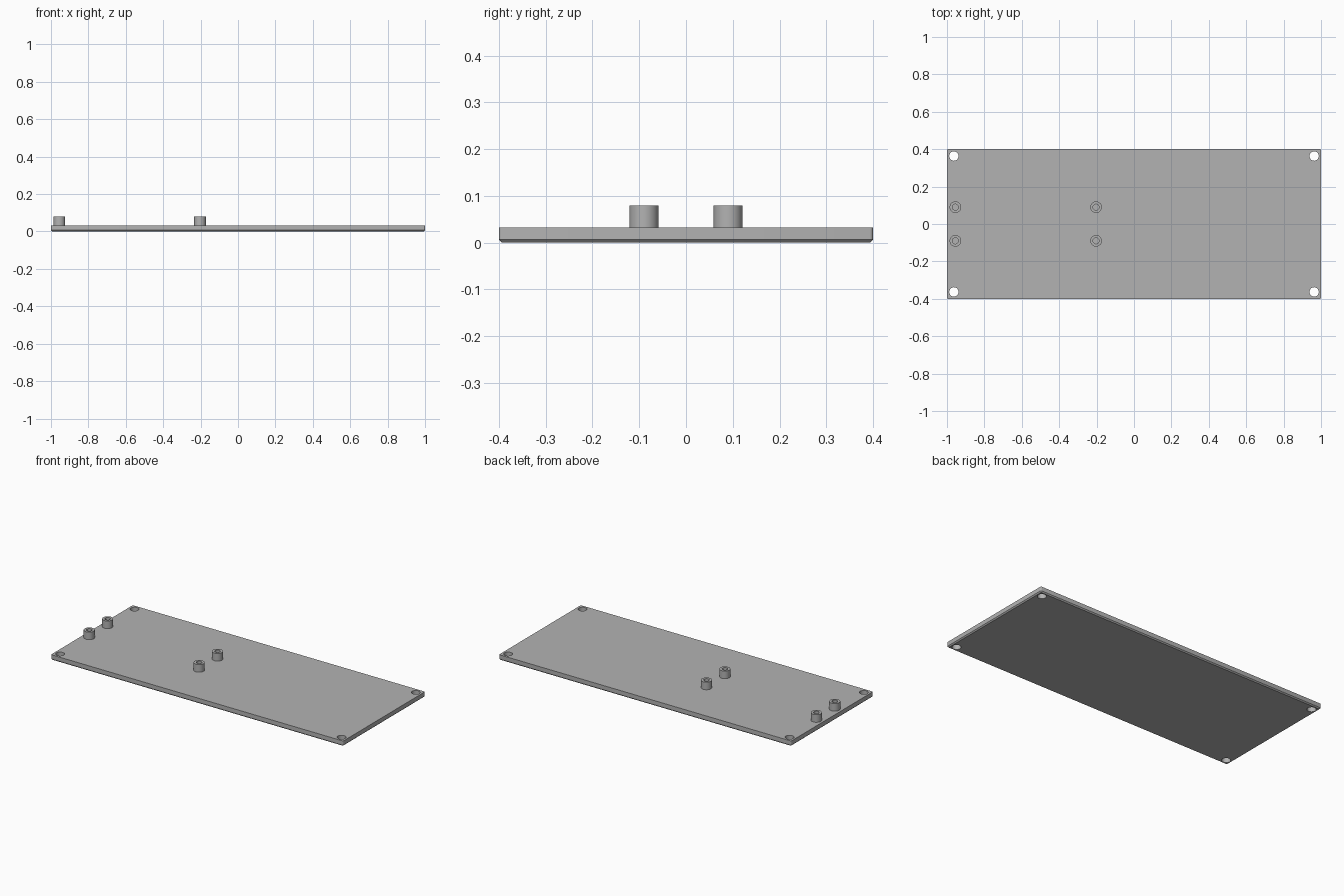
import bpy, bmesh, math

cube = bpy.data.objects.get("Cube")
if cube:
    bpy.data.objects.remove(cube, do_unlink=True)

LENGTH, WIDTH, THICK = 2.0, 0.8, 0.033
CHAMFER = 0.007
TOP = 0.08

grey = bpy.data.materials.new("plain_grey")
grey.use_nodes = True
colour = (0.45, 0.45, 0.45, 1)
grey.diffuse_color = colour
grey.node_tree.nodes["Principled BSDF"].inputs["Base Color"].default_value = colour


def make_object(name, bm):
    bmesh.ops.recalc_face_normals(bm, faces=bm.faces)
    mesh = bpy.data.meshes.new(name)
    bm.to_mesh(mesh)
    bm.free()
    mesh.materials.append(grey)
    obj = bpy.data.objects.new(name, mesh)
    bpy.context.collection.objects.link(obj)
    return obj


def smooth(obj):
    bpy.ops.object.select_all(action="DESELECT")
    obj.select_set(True)
    bpy.context.view_layer.objects.active = obj
    bpy.ops.object.shade_smooth_by_angle(angle=math.radians(30))


# Plate: rounded upright corners, chamfered lower rim
bm = bmesh.new()
bmesh.ops.create_cube(bm, size=1)
for v in bm.verts:
    v.co.x *= LENGTH
    v.co.y *= WIDTH
    v.co.z = (v.co.z + 0.5) * THICK
upright = [e for e in bm.edges if abs(e.verts[0].co.z - e.verts[1].co.z) > 0.01]
bmesh.ops.bevel(bm, geom=upright, offset=CHAMFER, segments=4, profile=0.5, affect="EDGES")
rim = [e for e in bm.edges if all(v.co.z < 0.001 for v in e.verts)]
bmesh.ops.bevel(bm, geom=rim, offset=CHAMFER * 0.95, segments=1, affect="EDGES")
plate = make_object("base_plate", bm)

# Through holes in the four corners
bm = bmesh.new()
for x in (-0.963, 0.963):
    for y in (-0.363, 0.363):
        made = bmesh.ops.create_cone(bm, cap_ends=True, segments=32, radius1=0.025,
                                     radius2=0.025, depth=0.2)
        bmesh.ops.translate(bm, verts=made["verts"], vec=(x, y, 0))
cutter = make_object("corner_hole_cutter", bm)
cutter.hide_render = True
cut = plate.modifiers.new("corner_holes", "BOOLEAN")
cut.operation = "DIFFERENCE"
cut.solver = "EXACT"
cut.object = cutter
bpy.context.view_layer.objects.active = plate
bpy.ops.object.modifier_apply(modifier=cut.name)
bpy.data.objects.remove(cutter, do_unlink=True)
smooth(plate)


# Hollow standoffs, turned from a wall profile
def standoff(name, x, y, outer=0.031, inner=0.016, sides=32):
    bm = bmesh.new()
    profile = [(outer, THICK), (outer, TOP), (inner, TOP), (inner, THICK)]
    rings = []
    for r, z in profile:
        rings.append([bm.verts.new((x + r * math.cos(math.tau * i / sides),
                                    y + r * math.sin(math.tau * i / sides), z))
                      for i in range(sides)])
    for a, b in zip(rings, rings[1:] + rings[:1]):
        for i in range(sides):
            j = (i + 1) % sides
            bm.faces.new((a[i], a[j], b[j], b[i]))
    smooth(make_object(name, bm))


for place, x in (("right", -0.955), ("middle", -0.203)):
    for side, y in (("front", -0.09), ("back", 0.09)):
        standoff(f"{place}_{side}_standoff", x, y)
